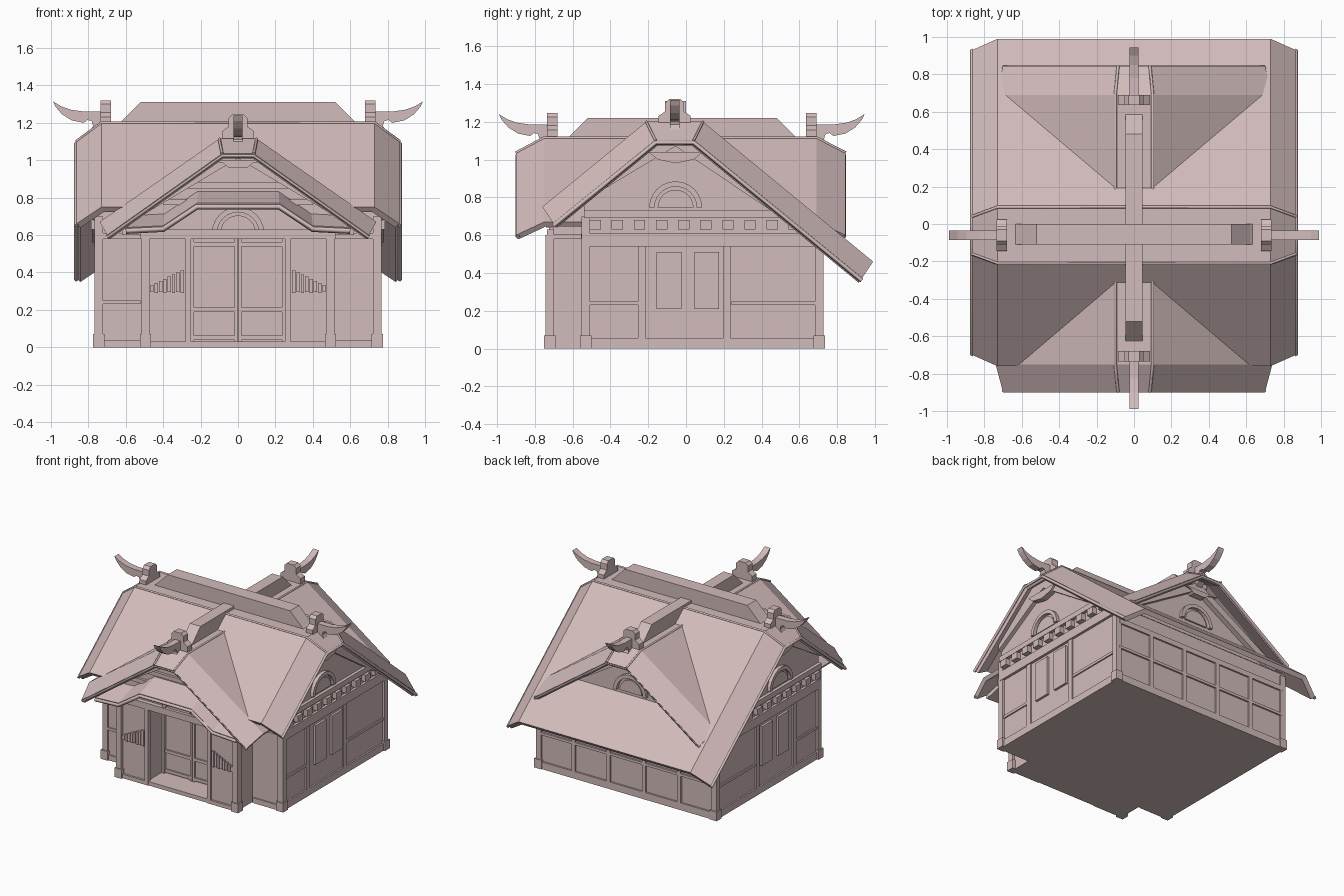
import bpy, bmesh, math
from mathutils import Vector

if "Cube" in bpy.data.objects:
    bpy.data.objects.remove(bpy.data.objects["Cube"], do_unlink=True)

clay = bpy.data.materials.new("pale_rose_clay")
clay.use_nodes = True
clay.diffuse_color = (0.65, 0.5, 0.5, 1)
clay.node_tree.nodes["Principled BSDF"].inputs["Base Color"].default_value = (0.65, 0.5, 0.5, 1)


def add_mesh(name, bm):
    bmesh.ops.recalc_face_normals(bm, faces=bm.faces)
    me = bpy.data.meshes.new(name)
    bm.to_mesh(me)
    bm.free()
    me.materials.append(clay)
    ob = bpy.data.objects.new(name, me)
    bpy.context.collection.objects.link(ob)
    return ob


def at(axis, u, z, w):
    """Point with w along the axis and u across it."""
    return Vector((w, u, z)) if axis == "x" else Vector((u, w, z))


def prism(name, pts, axis, lo, hi):
    bm = bmesh.new()
    face = bm.faces.new([bm.verts.new(at(axis, u, z, lo)) for u, z in pts])
    ext = bmesh.ops.extrude_face_region(bm, geom=[face])
    move = at(axis, 0, 0, hi - lo)
    bmesh.ops.translate(bm, vec=move, verts=[v for v in ext["geom"] if isinstance(v, bmesh.types.BMVert)])
    return add_mesh(name, bm)


def box(name, x, y, z):
    return prism(name, [(x[0], z[0]), (x[1], z[0]), (x[1], z[1]), (x[0], z[1])], "y", *y)


def slab(name, axis, sections, thick):
    """Roof sheet lofted through matching (position, profile) sections."""
    bm = bmesh.new()
    rows = [[bm.verts.new(at(axis, u, z, w)) for u, z in prof] for w, prof in sections]
    for r, s in zip(rows, rows[1:]):
        for i in range(len(r) - 1):
            bm.faces.new((r[i], r[i + 1], s[i + 1], s[i]))
    ob = add_mesh(name, bm)
    if ob.data.polygons[len(ob.data.polygons) // 2].normal.z < 0:
        ob.data.flip_normals()
    mod = ob.modifiers.new("thickness", "SOLIDIFY")
    mod.thickness, mod.offset, mod.use_even_offset = thick, -1, True
    return ob


def cord(name, pts, radius=0.012):
    cu = bpy.data.curves.new(name, "CURVE")
    cu.dimensions = "3D"
    cu.bevel_depth, cu.bevel_resolution, cu.use_fill_caps = radius, 0, True
    sp = cu.splines.new("POLY")
    sp.points.add(len(pts) - 1)
    for p, co in zip(sp.points, pts):
        p.co = (*co, 1)
    cu.materials.append(clay)
    ob = bpy.data.objects.new(name, cu)
    bpy.context.collection.objects.link(ob)


def arch(name, axis, u, z, w, out, radius=0.14):
    """Raised half ring with a smaller half disc inside it."""
    arc = lambda r: [(u + r * math.cos(math.pi * i / 12), z + r * math.sin(math.pi * i / 12)) for i in range(13)]
    prism(name + "_ring", arc(radius) + arc(radius * 0.8)[::-1], axis, w, w + out * 0.025)
    prism(name + "_disc", arc(radius * 0.68), axis, w, w + out * 0.012)


# Roofs: centre sheets with bevelled-down gable rims
main = [(-0.76, 0.75), (-0.21, 1.2), (0.09, 1.2), (0.99, 0.46)]
main_rim = [(-0.7, 0.66), (-0.16, 1.1), (0.04, 1.1), (0.93, 0.37)]
cross = [(-0.74, 0.67), (-0.1, 1.115), (0.1, 1.115), (0.74, 0.67)]
cross_rim = [(-0.7, 0.6), (-0.085, 1.035), (0.085, 1.035), (0.7, 0.6)]
roof = slab("main_roof", "x", [(-0.865, main_rim), (-0.73, main), (0.73, main), (0.865, main_rim)], 0.035)
slab("cross_roof", "y", [(-0.9, cross_rim), (-0.75, cross), (0.69, cross), (0.845, cross_rim)], 0.03)
for w in (-0.865, 0.865):
    cord("main_roof_edge", [at("x", u, z - 0.01, w) for u, z in main_rim])
for w in (-0.89, 0.835):
    cord("cross_roof_edge", [at("y", u, z - 0.01, w) for u, z in cross_rim])
for u, r in ((-0.21, -0.16), (0.09, 0.04)):
    cord("main_ridge_seam", [(-0.865, r, 1.1), (-0.73, u, 1.2), (0.73, u, 1.2), (0.865, r, 1.1)], 0.008)
for s in (-1, 1):
    cord("cross_ridge_seam", [(s * 0.085, -0.9, 1.035), (s * 0.1, -0.75, 1.115),
                              (s * 0.1, 0.69, 1.115), (s * 0.085, 0.845, 1.035)], 0.008)

# Opening in the main eave behind the front gable
cutter = prism("eave_cutter", [(-0.62, 0.5), (-0.62, 0.725), (-0.09, 1.09), (0.09, 1.09), (0.62, 0.725), (0.62, 0.5)],
               "y", -1, -0.5)
cutter.hide_render = True
cutter.hide_set(True)
cut = roof.modifiers.new("opening", "BOOLEAN")
cut.operation, cut.object, cut.solver = "DIFFERENCE", cutter, "EXACT"

# Ridge beams
for axis, c, half, ends, low, top in (("x", -0.055, 0.055, (-0.72, 0.72), 1.13, 1.31),
                                      ("y", 0, 0.045, (-0.72, 0.68), 1.05, 1.22)):
    a, b = ends
    side = [(a, low), (b, low), (b, top - 0.18), (b - 0.1, top - 0.1), (b - 0.2, top),
            (a + 0.2, top), (a + 0.1, top - 0.1), (a, top - 0.18)]
    prism("ridge_beam", side, "y" if axis == "x" else "x", c - half, c + half)

# Ridge-end blocks and upturned horns
horn = [(0, 0.06), (0.1, 0.06), (0.17, 0.07), (0.22, 0.088), (0.265, 0.115), (0.25, 0.085), (0.215, 0.045),
        (0.165, 0.013), (0.1, 0), (0.08, 0.015), (0.058, 0.01), (0.05, -0.015), (0.07, -0.06), (0.02, -0.09), (0, -0.1)]
crest = [(-0.085, -0.08), (0.085, -0.08), (0.085, 0.03), (0.05, 0.055), (0.05, 0.1), (0.03, 0.12),
         (-0.03, 0.12), (-0.05, 0.1), (-0.05, 0.055), (-0.085, 0.03)]
for axis, c, base, ends in (("x", -0.06, 1.2, (-0.735, 0.735)), ("y", 0, 1.125, (-0.735, 0.69))):
    for e in ends:
        s = math.copysign(1, e)
        prism("ridge_end_block", [(c + u, base + z) for u, z in crest], axis, e - s * 0.055, e)
        prism("ridge_horn", [(e + s * (u - 0.01), base + z) for u, z in horn],
              "y" if axis == "x" else "x", c - 0.025, c + 0.025)

# House body and gable walls
prism("house_body", [(-0.54, 0), (0.715, 0), (0.715, 0.6), (0.07, 1.12), (-0.19, 1.12), (-0.54, 0.84)], "x", -0.75, 0.75)
prism("cross_gable_wall", [(-0.62, 0.6), (-0.62, 0.7), (-0.09, 1.06), (0.09, 1.06), (0.62, 0.7), (0.62, 0.6)],
      "y", -0.7, 0.66)
arch("front_arch", "y", 0, 0.61, -0.7, -1)
arch("back_arch", "y", 0, 0.755, 0.66, 1)
for w, o in ((-0.7, -1), (0.66, 1)):
    prism("gable_pendant", [(-0.16, 1.0), (0.16, 1.0), (0.08, 0.985), (0.05, 0.96), (-0.05, 0.96), (-0.08, 0.985)],
          "y", w, w + o * 0.05)
    for s in (-1, 1):
        prism("gable_rafter", [(s * 0.62, 0.64), (s * 0.62, 0.7), (0, 1.07), (0, 1.01)], "y", w, w + o * 0.04)
for z in (0.76, 0.85):
    box("front_gable_rail", (-0.4, 0.4), (-0.72, -0.69), (z, z + 0.03))

# Framed side walls with beams, brackets, panels and gable trim
for s in (-1, 1):
    span = lambda d: tuple(sorted((s * 0.74, s * (0.75 + d))))
    arch("side_arch", "x", -0.055, 0.745, s * 0.75, s)
    prism("side_pendant", [(-0.2, 1.04), (0.09, 1.04), (0.04, 1.0), (-0.055, 0.98), (-0.15, 1.0)], "x", *span(0.045))
    prism("side_rafter", [(-0.055, 1.07), (-0.055, 1.13), (-0.19, 1.13), (-0.54, 0.84), (-0.54, 0.78)], "x", *span(0.03))
    prism("side_rafter", [(-0.055, 1.07), (-0.055, 1.13), (0.07, 1.13), (0.7, 0.62), (0.7, 0.56)], "x", *span(0.03))
    box("lower_side_beam", span(0.02), (-0.54, 0.72), (0.54, 0.61))
    box("upper_side_beam", span(0.025), (-0.54, 0.54), (0.69, 0.73))
    for i in range(10):
        y = -0.51 + i * 0.117
        box("beam_bracket", span(0.035), (y, y + 0.06), (0.63, 0.68))
    box("side_sill", span(0.012), (-0.54, 0.72), (0, 0.055))
    for y in (-0.235, 0.215):
        box("side_post", span(0.012), (y - 0.02, y + 0.02), (0, 0.55))
    for a, b in ((-0.53, -0.25), (0.24, 0.7)):
        box("side_rail", span(0.01), (a, b), (0.23, 0.25))
    for y in (-0.09, 0.11):
        box("side_shutter", span(0.018), (y - 0.065, y + 0.065), (0.21, 0.51))

# Corner posts with footings
for x, y, top in ((0.745, -0.53, 0.7), (0.745, 0.705, 0.58), (0.495, -0.72, 0.6)):
    for s in (-1, 1):
        cx = s * x
        box("corner_post", (cx - 0.022, cx + 0.022), (y - 0.022, y + 0.022), (0, top))
        box("post_footing", (cx - 0.03, cx + 0.03), (y - 0.03, y + 0.03), (0, 0.07))

# Back wall framing
back = (0.71, 0.728)
for z in ((0, 0.055), (0.26, 0.28), (0.46, 0.5)):
    box("back_rail", (-0.74, 0.74), back, z)
for x in (-0.45, -0.15, 0.15, 0.45):
    box("back_post", (x - 0.015, x + 0.015), back, (0, 0.5))

# Porch: step, wings with stepped slats, sliding doors
box("porch_step", (-0.26, 0.26), (-0.73, -0.53), (0, 0.03))
box("porch_lintel", (-0.52, 0.52), (-0.735, -0.53), (0.58, 0.63))
box("front_wall_rail", (-0.73, -0.52), (-0.55, -0.53), (0.23, 0.25))
for s in (-1, 1):
    pair = lambda a, b: tuple(sorted((s * a, s * b)))
    box("porch_wing", pair(0.26, 0.5), (-0.72, -0.53), (0, 0.6))
    box("wing_inner_post", pair(0.25, 0.28), (-0.735, -0.7), (0, 0.59))
    box("wing_sill", pair(0.26, 0.5), (-0.735, -0.7), (0, 0.03))
    box("wall_sill", pair(0.51, 0.74), (-0.55, -0.53), (0, 0.04))
    box("wall_head", pair(0.51, 0.74), (-0.555, -0.53), (0.58, 0.61))
    for i in range(8):
        x = 0.29 + i * 0.023
        box("wing_slat", pair(x, x + 0.018), (-0.735, -0.71), (0.29 + 0.005 * (i % 2), 0.41 - i * 0.011))
    box("door_stile", pair(0.235, 0.255), (-0.56, -0.53), (0.03, 0.58))
    box("door_stile", pair(0.002, 0.018), (-0.555, -0.53), (0.03, 0.58))
    for z in (0.05, 0.2, 0.55):
        box("door_rail", pair(0.01, 0.24), (-0.552, -0.53), (z - 0.012, z + 0.012))

# Porch canopy with a raised centre
low = [(-0.6, 0.64), (-0.4, 0.65), (-0.22, 0.77), (0.22, 0.77), (0.4, 0.65), (0.6, 0.64)]
high = [(u * 0.98, z + 0.07) for u, z in low]
slab("porch_canopy", "y", [(-0.88, low), (-0.68, high)], 0.03)
cord("canopy_edge", [(u, -0.875, z - 0.018) for u, z in low], 0.016)
